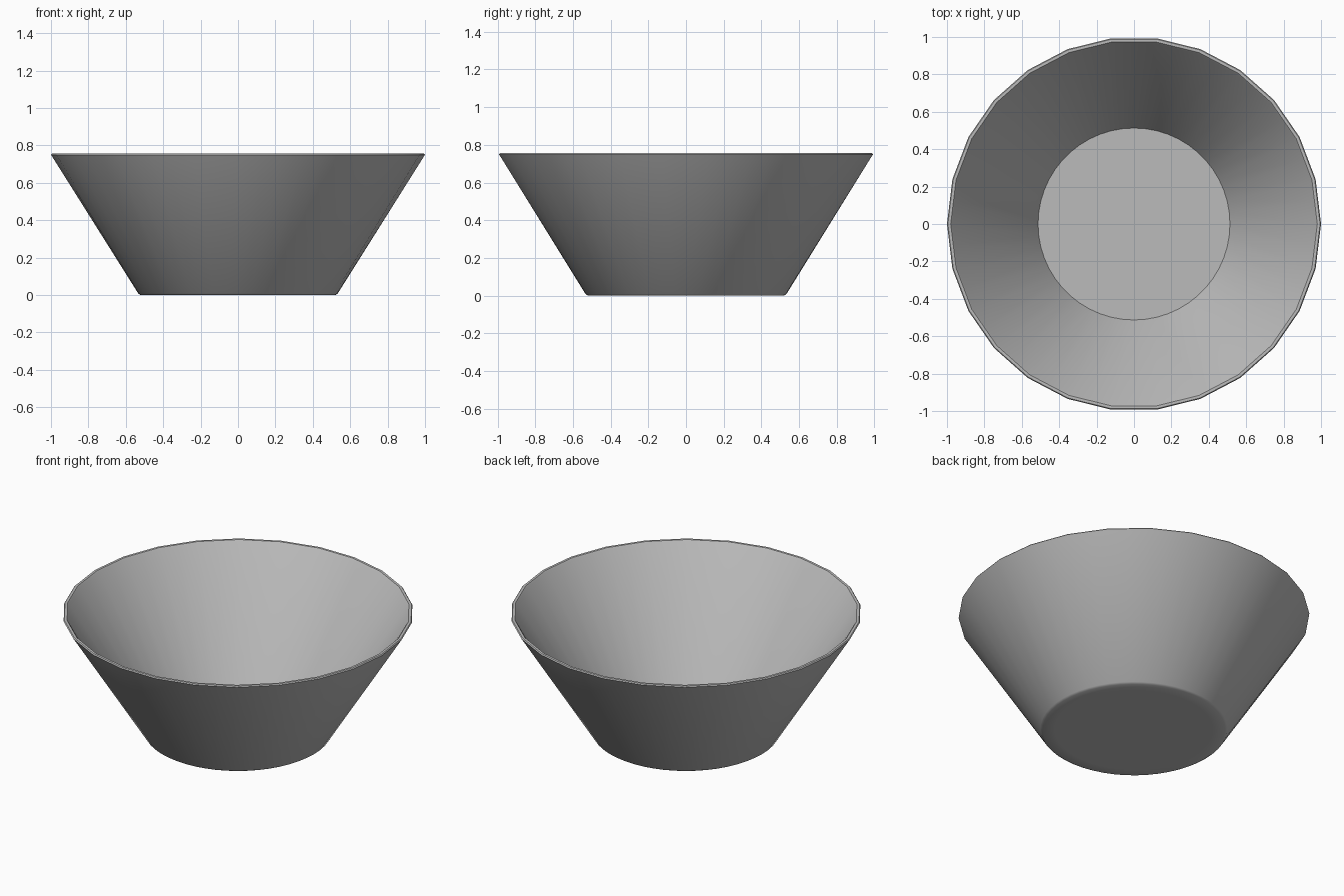
import bpy, bmesh, math

cube = bpy.data.objects.get("Cube")
if cube:
    bpy.data.objects.remove(cube, do_unlink=True)

# One plain grey material
grey = bpy.data.materials.new("plain grey")
grey.use_nodes = True
colour = (0.5, 0.5, 0.5, 1)
grey.diffuse_color = colour
grey.node_tree.nodes["Principled BSDF"].inputs["Base Color"].default_value = colour

RIM_SIDES = 26            # coarse rim
SEGMENTS = RIM_SIDES * 2  # finer base
CHORD = math.cos(math.pi / RIM_SIDES)

# Cross-section from the underside, over the rim, to the inner floor:
# radius, height, and whether the ring follows the coarse rim outline
profile = [
    (0.450, 0.000, False),
    (0.520, 0.000, False),
    (0.533, 0.008, False),
    (0.992, 0.738, True),
    (1.000, 0.750, True),
    (0.995, 0.756, True),
    (0.980, 0.756, True),
    (0.972, 0.747, True),
    (0.513, 0.018, False),
]


def ring(bm, radius, height, coarse):
    """Ring of vertices; a coarse ring has every second one on a chord."""
    verts = []
    for i in range(SEGMENTS):
        angle = 2 * math.pi * i / SEGMENTS
        r = radius * CHORD if coarse and i % 2 else radius
        verts.append(bm.verts.new((r * math.cos(angle), r * math.sin(angle), height)))
    return verts


bm = bmesh.new()
rings = [ring(bm, *point) for point in profile]

# Walls and rim
for low, high in zip(rings, rings[1:]):
    for i in range(SEGMENTS):
        j = (i + 1) % SEGMENTS
        bm.faces.new((low[i], low[j], high[j], high[i]))

# Underside and inner floor as fans around a centre point
for loop, height in ((rings[0], 0.0), (rings[-1], 0.018)):
    centre = bm.verts.new((0, 0, height))
    for i in range(SEGMENTS):
        bm.faces.new((centre, loop[i], loop[(i + 1) % SEGMENTS]))

bmesh.ops.recalc_face_normals(bm, faces=bm.faces)
mesh = bpy.data.meshes.new("bowl")
bm.to_mesh(mesh)
bm.free()
mesh.materials.append(grey)

bowl = bpy.data.objects.new("bowl", mesh)
bpy.context.collection.objects.link(bowl)
bpy.ops.object.select_all(action="DESELECT")
bowl.select_set(True)
bpy.context.view_layer.objects.active = bowl
bpy.ops.object.shade_smooth_by_angle(angle=math.radians(35))
